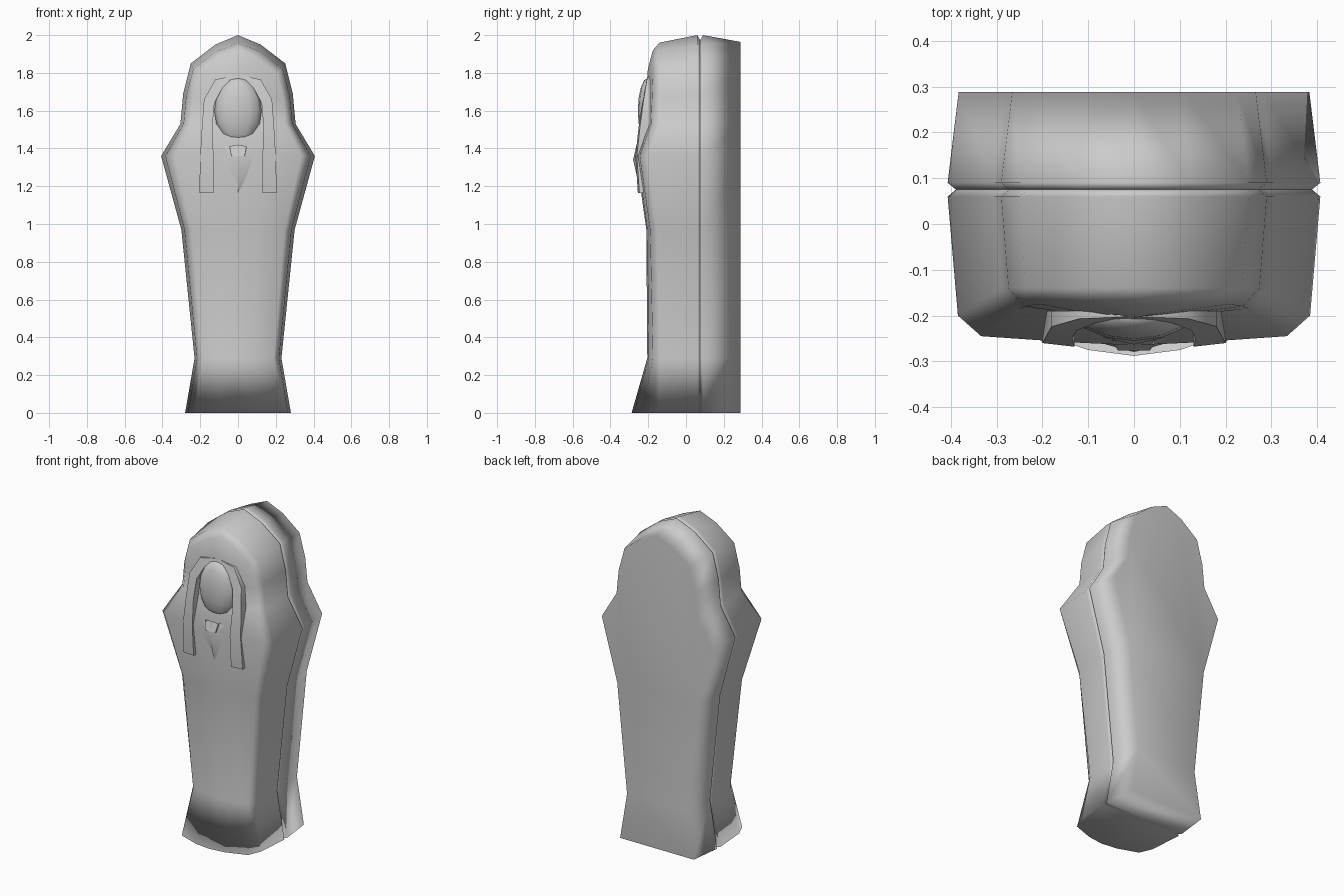
import bpy, bmesh

if "Cube" in bpy.data.objects:
    bpy.data.objects.remove(bpy.data.objects["Cube"])

# Half outline stations from foot to crown:
# x, z, front y at side edge, shoulder, inner, centre line
STATIONS = [
    (0.28, 0.00, -0.15, -0.23, -0.275, -0.288),
    (0.23, 0.29, -0.13, -0.175, -0.198, -0.205),
    (0.30, 0.97, -0.15, -0.19, -0.205, -0.21),
    (0.407, 1.36, -0.20, -0.245, -0.258, -0.265),
    (0.305, 1.53, -0.14, -0.185, -0.20, -0.205),
    (0.29, 1.69, -0.14, -0.18, -0.20, -0.205),
    (0.25, 1.85, -0.14, -0.175, -0.197, -0.205),
    (0.12, 1.95, -0.14, -0.175, -0.197, -0.205),
    (0.00, 2.00, -0.14, -0.175, -0.197, -0.205),
]


def layer_point(s, y, inset):
    """Outline point pulled inwards; the crown also drops."""
    x, z = s[0], s[1]
    crown = max(0, (z - 1.53) / 0.47)
    return (max(0, x - inset * (x > 0) * min(1, x / 0.25)), y, z - inset * 1.5 * crown)


def front_points(s):
    x, z = s[0], s[1]
    crown = max(0, (z - 1.53) / 0.47)
    pts = []
    for scale, y, drop in zip((0.945, 0.82, 0.36, 0), s[2:], (0.04, 0.08, 0.16, 0.2)):
        pts.append((x * scale, y, z - drop * crown))
    return pts


def finish(name, bm, angle=None):
    bmesh.ops.remove_doubles(bm, verts=bm.verts, dist=0.0005)
    bmesh.ops.dissolve_degenerate(bm, edges=bm.edges, dist=0.0001)
    bmesh.ops.recalc_face_normals(bm, faces=bm.faces)
    mesh = bpy.data.meshes.new(name)
    bm.to_mesh(mesh)
    bm.free()
    ob = bpy.data.objects.new(name, mesh)
    bpy.context.collection.objects.link(ob)
    bpy.ops.object.select_all(action='DESELECT')
    ob.select_set(True)
    bpy.context.view_layer.objects.active = ob
    bpy.ops.object.shade_smooth_by_angle(angle=angle or 1.75)
    return ob


def mirrored_grid(bm, rows, cap_first=None):
    """Skin rows of points on both sides of x = 0."""
    for side in (1, -1):
        grid = [[bm.verts.new((x * side, y, z)) for x, y, z in r] for r in rows]
        for a, b in zip(grid, grid[1:]):
            for i in range(len(a) - 1):
                q = (a[i], a[i + 1], b[i + 1], b[i])
                bm.faces.new(q if side > 0 else q[::-1])
    if cap_first:
        pts = [p for p in cap_first] + [(-x, y, z) for x, y, z in reversed(cap_first) if x > 0]
        bm.faces.new([bm.verts.new(p) for p in pts])


# Lower coffin half: tapered sides, flat back
bm = bmesh.new()
rows = [[layer_point(s, 0.075, 0.018), layer_point(s, 0.09, 0), layer_point(s, 0.288, 0.024)]
        for s in STATIONS]
back = [r[-1] for r in rows]
mirrored_grid(bm, rows, back)
foot = rows[0]
bm.faces.new([bm.verts.new(p) for p in foot + [(-x, y, z) for x, y, z in reversed(foot)]])
base = finish("coffin_base", bm)
base.modifiers.new("weighted", 'WEIGHTED_NORMAL')

# Lid: side wall and modelled front surface
bm = bmesh.new()
rows = [[layer_point(s, 0.075, 0.018), layer_point(s, 0.06, 0)] + front_points(s)
        for s in STATIONS]
mirrored_grid(bm, rows)
foot = rows[0]
bm.faces.new([bm.verts.new(p) for p in foot + [(-x, y, z) for x, y, z in reversed(foot[:-1])]])
lid = finish("coffin_lid", bm)
lid.modifiers.new("weighted", 'WEIGHTED_NORMAL')

# Headdress: raised arch ending in two hanging lappets
# outer x, outer z, inner x, inner z, front y
ARCH = [
    (0.205, 1.165, 0.13, 1.165, -0.255),
    (0.20, 1.36, 0.13, 1.36, -0.268),
    (0.19, 1.53, 0.135, 1.52, -0.25),
    (0.18, 1.66, 0.125, 1.64, -0.232),
    (0.12, 1.765, 0.08, 1.725, -0.215),
    (0.00, 1.79, 0.00, 1.76, -0.21),
]
bm = bmesh.new()
rows = [[(ox, -0.19, oz), (ox, y + 0.008, oz), (ix, y, iz), (ix, -0.19, iz)]
        for ox, oz, ix, iz, y in ARCH]
mirrored_grid(bm, rows)
for side in (1, -1):
    bm.faces.new([bm.verts.new((x * side, y, z)) for x, y, z in rows[0]])
finish("headdress", bm, 0.9)

# Face: low oval mound
bm = bmesh.new()
bmesh.ops.create_uvsphere(bm, u_segments=12, v_segments=8, radius=1)
for v in bm.verts:
    v.co = (v.co.x * 0.125, -0.2 + v.co.y * 0.055, 1.6 + v.co.z * 0.175)
finish("face", bm)

# Beard and the pointed breast ridge below it
bm = bmesh.new()
rows = [
    [(0.055, -0.2, 1.42), (0.045, -0.262, 1.41), (0, -0.262, 1.41)],
    [(0.04, -0.2, 1.36), (0.035, -0.276, 1.36), (0, -0.276, 1.36)],
]
mirrored_grid(bm, rows)
finish("beard", bm, 0.6)
bm = bmesh.new()
rows = [
    [(0.10, -0.24, 1.40), (0, -0.262, 1.42)],
    [(0.09, -0.255, 1.34), (0, -0.28, 1.34)],
    [(0.005, -0.23, 1.165), (0, -0.24, 1.165)],
]
mirrored_grid(bm, rows)
finish("breast_ridge", bm, 0.6)
